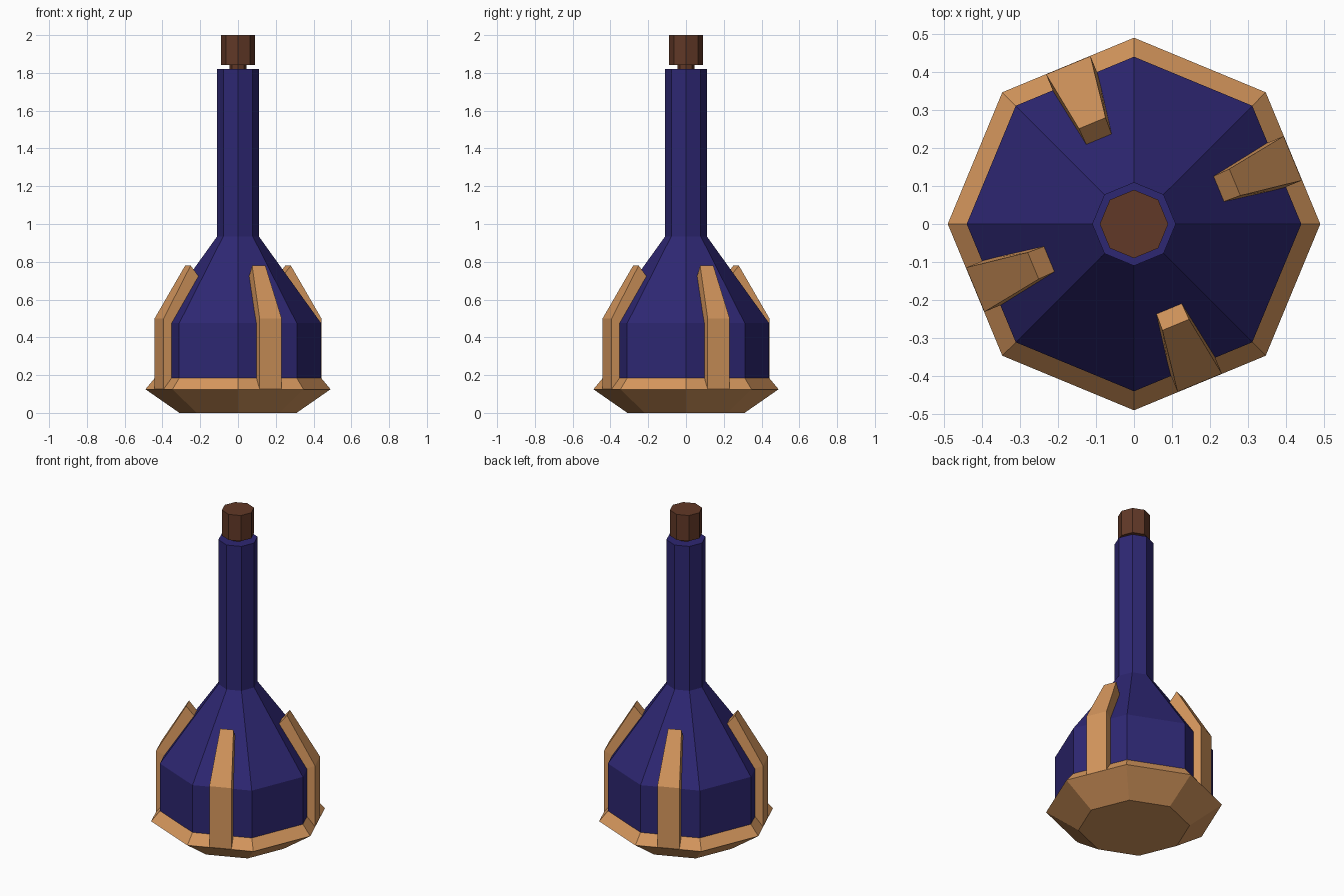
import bpy, bmesh
from math import cos, sin, pi

if "Cube" in bpy.data.objects:
    bpy.data.objects.remove(bpy.data.objects["Cube"])


def material(name, rgb):
    m = bpy.data.materials.new(name)
    m.diffuse_color = (*rgb, 1)
    m.use_nodes = True
    m.node_tree.nodes["Principled BSDF"].inputs["Base Color"].default_value = m.diffuse_color
    return m


GOLD = material("gold", (0.67, 0.31, 0.11))
BLUE = material("blue_glass", (0.027, 0.02, 0.17))
CORK = material("cork", (0.12, 0.04, 0.02))


def finish(bm, name, mat):
    bmesh.ops.recalc_face_normals(bm, faces=bm.faces)
    me = bpy.data.meshes.new(name)
    bm.to_mesh(me)
    bm.free()
    me.materials.append(mat)
    ob = bpy.data.objects.new(name, me)
    bpy.context.collection.objects.link(ob)
    return ob


def lathe(name, profile, mat, n=8):
    """Closed n-sided solid from (radius, z) points."""
    bm = bmesh.new()
    rings = [[bm.verts.new((r * cos(2 * pi * i / n), r * sin(2 * pi * i / n), z))
              for i in range(n)] for r, z in profile]
    for a, b in zip(rings, rings[1:]):
        for i in range(n):
            j = (i + 1) % n
            bm.faces.new((a[i], a[j], b[j], b[i]))
    bm.faces.new(rings[0])
    bm.faces.new(rings[-1])
    return finish(bm, name, mat)


def strut(name, angle, mat):
    """Bent tapering bar along a body face: (outer r, z, half width, inner r, z, half width)."""
    stations = [(0.452, 0.125, 0.063, 0.39, 0.125, 0.063),
                (0.452, 0.50, 0.063, 0.39, 0.47, 0.063),
                (0.287, 0.78, 0.038, 0.238, 0.72, 0.036)]
    c, s = cos(angle), sin(angle)
    bm = bmesh.new()

    def vert(r, w, z):
        return bm.verts.new((r * c - w * s, r * s + w * c, z))

    rings = [[vert(ro, -wo, zo), vert(ro, wo, zo), vert(ri, wi, zi), vert(ri, -wi, zi)]
             for ro, zo, wo, ri, zi, wi in stations]
    for a, b in zip(rings, rings[1:]):
        for i in range(4):
            j = (i + 1) % 4
            bm.faces.new((a[i], a[j], b[j], b[i]))
    bm.faces.new(rings[0])
    bm.faces.new(rings[-1])
    return finish(bm, name, mat)


# Flared metal foot
lathe("base", [(0.31, 0), (0.49, 0.125), (0.44, 0.185)], GOLD)

# Flask body, shoulder and long neck
lathe("bottle", [(0.43, 0.16), (0.44, 0.185), (0.44, 0.475), (0.11, 0.935), (0.11, 1.82)], BLUE)

# Stopper with a narrow stem into the neck
lathe("stopper", [(0.045, 1.80), (0.045, 1.843), (0.09, 1.843), (0.09, 2.0)], CORK)

# Four struts on every other body face
for k in range(4):
    strut(f"strut_{k + 1}", pi / 8 + k * pi / 2, GOLD)
